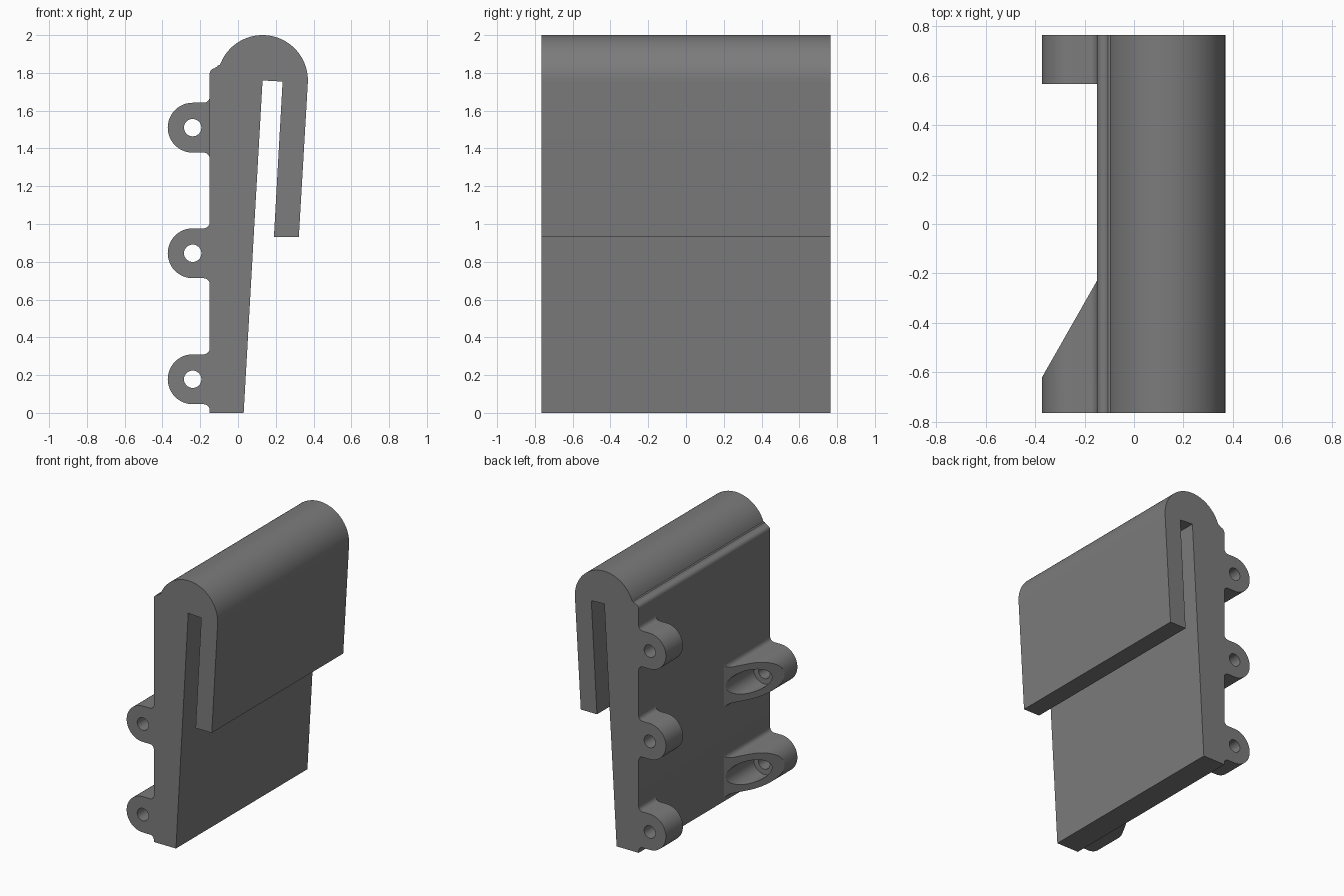
import bpy, bmesh, math

if "Cube" in bpy.data.objects:
    bpy.data.objects.remove(bpy.data.objects["Cube"])

grey = bpy.data.materials.new("plain grey")
grey.diffuse_color = (0.2, 0.2, 0.2, 1)
grey.use_nodes = True
grey.node_tree.nodes["Principled BSDF"].inputs["Base Color"].default_value = grey.diffuse_color
HALF = 0.765            # half of the bracket length along y
PIN_X = -0.24           # x of the lug hole axis


def arc(cx, cz, r, a0, a1, n):
    pts = []
    for i in range(n + 1):
        a = math.radians(a0 + (a1 - a0) * i / n)
        pts.append((cx + r * math.cos(a), cz + r * math.sin(a)))
    return pts


def extrude(name, profile, y0, y1):
    """Prism from an x-z profile; y1 may be a function of x for a slanted end."""
    end = y1 if callable(y1) else (lambda x: y1)
    bm = bmesh.new()
    a = [bm.verts.new((x, y0, z)) for x, z in profile]
    b = [bm.verts.new((x, end(x), z)) for x, z in profile]
    n = len(profile)
    for i in range(n):
        j = (i + 1) % n
        # skip zero-length sides
        bm.faces.new((a[i], a[j], b[j], b[i]))
    bm.faces.new(a)
    bm.faces.new(b[::-1])
    bmesh.ops.recalc_face_normals(bm, faces=bm.faces)
    me = bpy.data.meshes.new(name)
    bm.to_mesh(me)
    bm.free()
    ob = bpy.data.objects.new(name, me)
    bpy.context.collection.objects.link(ob)
    me.materials.append(grey)
    return ob


def drill(ob, z, r, y0, y1):
    cutter = extrude("hole_cutter", arc(PIN_X, z, r, 0, 348.75, 31), y0, y1)
    cutter.hide_render = True
    mod = ob.modifiers.new("hole", 'BOOLEAN')
    mod.object, mod.operation, mod.solver = cutter, 'DIFFERENCE', 'EXACT'
    bpy.context.view_layer.objects.active = ob
    bpy.ops.object.modifier_apply(modifier=mod.name)
    bpy.data.objects.remove(cutter)


def smooth(ob):
    bpy.ops.object.select_all(action='DESELECT')
    ob.select_set(True)
    bpy.context.view_layer.objects.active = ob
    bpy.ops.object.shade_smooth_by_angle(angle=math.radians(30))


# Hook-shaped body: tapered plate, rounded top and hanging arm
body = [(-0.15, 0), (0.03, 0), (0.13, 1.76), (0.236, 1.754), (0.19, 0.93), (0.322, 0.93)]
body += arc(0.13, 1.76, 0.24, -3.4, 160, 40)
body += arc(-0.132, 1.855, 0.03, -30, -90, 5)
body += arc(-0.12, 1.795, 0.03, 90, 180, 6)
smooth(extrude("hook_body", body, -HALF, HALF))


# Rounded lugs with filleted roots
def lug_profile(z):
    r, f = 0.132, 0.032
    upper = arc(-0.15 - f, z + r + f, f, 0, -90, 6)
    lower = arc(-0.15 - f, z - r - f, f, 90, 0, 6)
    return upper + arc(PIN_X, z, r, 90, 270, 24) + lower


def slant(x):
    return -0.62 + (x + 0.372) / 0.222 * 0.39


for z in (0.178, 0.845, 1.51):
    lug = extrude("back_lug", lug_profile(z), HALF, 0.567)
    drill(lug, z, 0.046, 0.4, 0.9)
    smooth(lug)

# Front lugs taper into the plate and have a counterbored hole
for z in (0.178, 0.845):
    lug = extrude("front_lug", lug_profile(z), -HALF, slant)
    drill(lug, z, 0.085, -0.567, 0.1)
    drill(lug, z, 0.046, -0.9, 0.1)
    smooth(lug)
